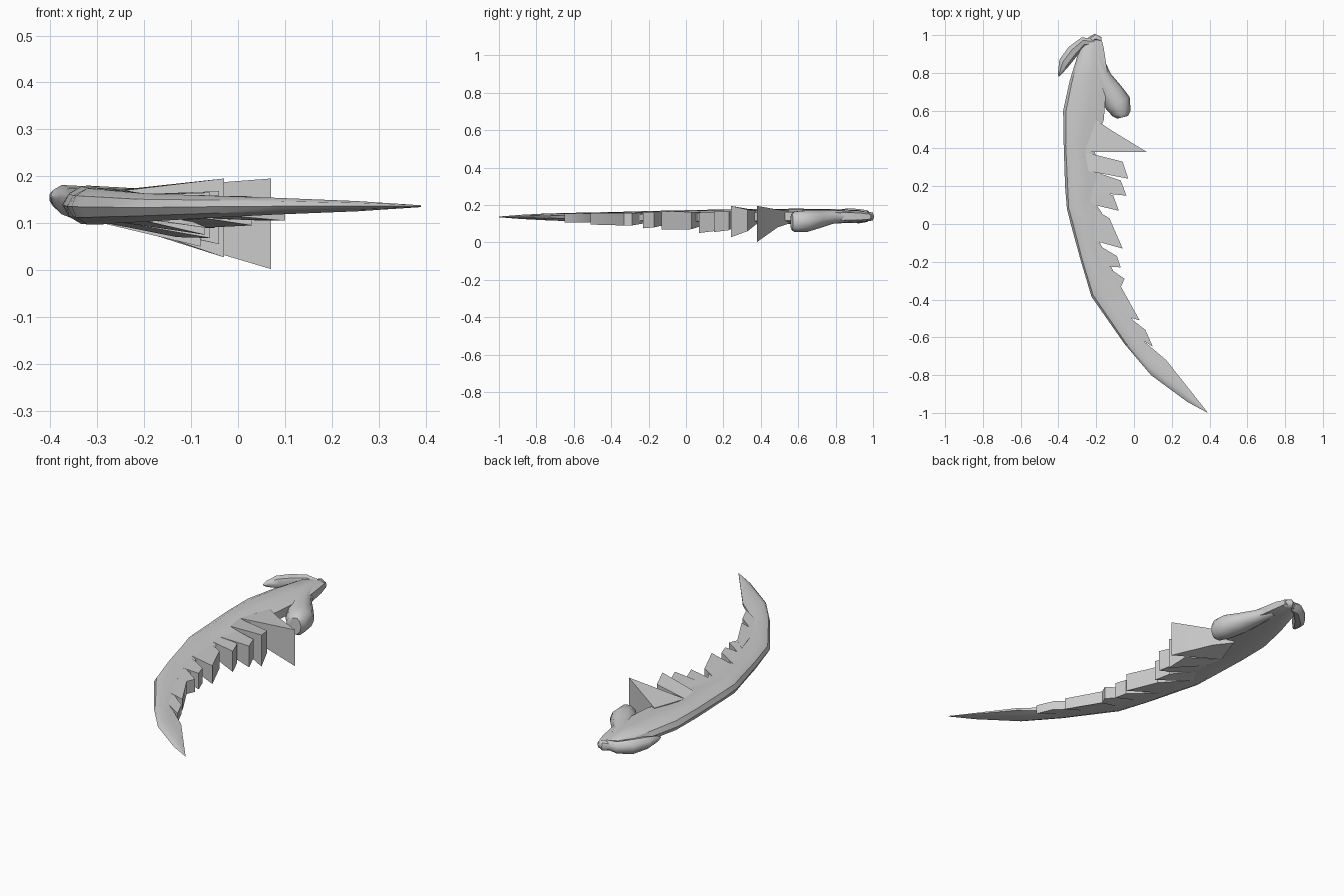
import bpy, bmesh, math
from mathutils import Vector

bone = bpy.data.materials.new("light_grey")
bone.diffuse_color = (0.6, 0.6, 0.6, 1)


def finish(name, bm, angle=40):
    bmesh.ops.recalc_face_normals(bm, faces=bm.faces)
    me = bpy.data.meshes.new(name)
    bm.to_mesh(me)
    bm.free()
    ob = bpy.data.objects.new(name, me)
    bpy.context.collection.objects.link(ob)
    me.materials.append(bone)
    bpy.ops.object.select_all(action='DESELECT')
    ob.select_set(True)
    bpy.context.view_layer.objects.active = ob
    bpy.ops.object.shade_smooth_by_angle(angle=math.radians(angle))
    return ob


def loft(name, rings, angle=40):
    """Skin a list of closed rings and cap both ends."""
    bm = bmesh.new()
    vs = [[bm.verts.new(p) for p in r] for r in rings]
    n = len(vs[0])
    for a, b in zip(vs, vs[1:]):
        for i in range(n):
            j = (i + 1) % n
            bm.faces.new((a[i], a[j], b[j], b[i]))
    bm.faces.new(vs[0])
    bm.faces.new(vs[-1])
    return finish(name, bm, angle)


def tube(name, path, sides=8):
    """Round limb: path of (x, y, z, half width, half height)."""
    rings = []
    for i, (x, y, z, w, h) in enumerate(path):
        a, b = path[max(i - 1, 0)], path[min(i + 1, len(path) - 1)]
        d = Vector((b[0] - a[0], b[1] - a[1], 0)).normalized()
        side = Vector((-d.y, d.x, 0))
        ring = []
        for k in range(sides):
            t = 2 * math.pi * k / sides
            ring.append(Vector((x, y, z)) + side * w * math.cos(t)
                        + Vector((0, 0, h * math.sin(t))))
        rings.append(ring)
    return loft(name, rings, 50)


# wing blade: leading x, y, trailing x, y, top z, bottom z
stations = [
    (-.23, .985, -.175, .99, .158, .115), (-.29, .92, -.16, .93, .172, .105),
    (-.34, .76, -.14, .80, .178, .100), (-.375, .60, -.16, .55, .180, .098),
    (-.372, .42, -.22, .42, .178, .098), (-.365, .20, -.17, .26, .175, .097),
    (-.355, .08, -.22, .13, .174, .097), (-.335, .00, -.17, .06, .172, .097),
    (-.28, -.20, -.18, -.10, .168, .100), (-.225, -.385, -.11, -.25, .163, .103),
    (-.05, -.635, -.02, -.48, .158, .112), (.09, -.80, .04, -.61, .154, .118),
    (.28, -.94, .17, -.72, .147, .125), (.39, -1.0, .388, -.995, .138, .134)]
rings = []
for lx, ly, tx, ty, zt, zb in stations:
    h, zm = zt - zb, (zt + zb) / 2
    profile = [(0, zm), (.07, zt - .2 * h), (.25, zt), (.6, zt - .05 * h), (1, zt - .22 * h),
               (1, zb + .22 * h), (.6, zb + .05 * h), (.25, zb), (.07, zb + .2 * h)]
    rings.append([(lx + (tx - lx) * f, ly + (ty - ly) * f, z) for f, z in profile])
loft("wing_blade", rings, 35)

# feathers: inner rear, tip rear, tip front, inner front (x, y, low z, high z)
feathers = [
    ((-.20, .55, .10, .17), (-.11, .49, .08, .175), (.07, .38, .002, .195), (-.26, .38, .10, .17)),
    ((-.26, .38, .10, .17), (-.06, .33, .06, .175), (-.03, .24, .027, .195), (-.24, .28, .10, .17)),
    ((-.25, .29, .10, .16), (-.07, .23, .065, .165), (-.04, .15, .055, .168), (-.24, .17, .10, .16)),
    ((-.24, .21, .10, .16), (-.11, .15, .06, .16), (-.08, .07, .05, .16), (-.29, .12, .10, .16)),
    ((-.28, .12, .10, .16), (-.13, .03, .07, .163), (-.06, -.13, .068, .165), (-.24, -.08, .10, .16)),
    ((-.24, -.08, .10, .16), (-.09, -.17, .08, .16), (-.07, -.23, .075, .16), (-.20, -.22, .105, .16)),
    ((-.18, -.20, .105, .16), (-.05, -.29, .09, .157), (-.07, -.335, .09, .157), (-.17, -.33, .105, .158)),
    ((-.14, -.27, .105, .16), (-.07, -.33, .09, .157), (.03, -.51, .095, .157), (-.07, -.48, .11, .155)),
    ((-.07, -.46, .11, .155), (.06, -.56, .105, .153), (.10, -.65, .105, .153), (-.01, -.58, .115, .152)),
]
for i, corners in enumerate(feathers):
    bm = bmesh.new()
    lo = [bm.verts.new((x, y, a)) for x, y, a, b in corners]
    hi = [bm.verts.new((x, y, b)) for x, y, a, b in corners]
    bm.faces.new(lo)
    bm.faces.new(hi)
    for k in range(4):
        j = (k + 1) % 4
        bm.faces.new((lo[k], lo[j], hi[j], hi[k]))
    finish(f"feather_{i + 1}", bm, 30)

# rounded shoulder lobe, swelling out behind the root
tube("shoulder_lobe", [
    (-.19, .88, .138, .025, .03), (-.165, .78, .135, .045, .038), (-.125, .70, .122, .065, .050),
    (-.085, .64, .113, .070, .060), (-.065, .585, .110, .050, .058), (-.06, .565, .110, .03, .045)], 10)

# curved outer claw and the knob where it joins
tube("outer_claw", [
    (-.21, .965, .140, .022, .025), (-.27, .965, .140, .026, .032), (-.325, .915, .140, .034, .040),
    (-.37, .855, .150, .032, .032), (-.392, .80, .155, .012, .016), (-.399, .78, .157, .002, .003)], 7)
tube("root_knob", [
    (-.24, .965, .138, .02, .018), (-.205, .985, .138, .022, .026), (-.175, .975, .138, .014, .018)], 7)
